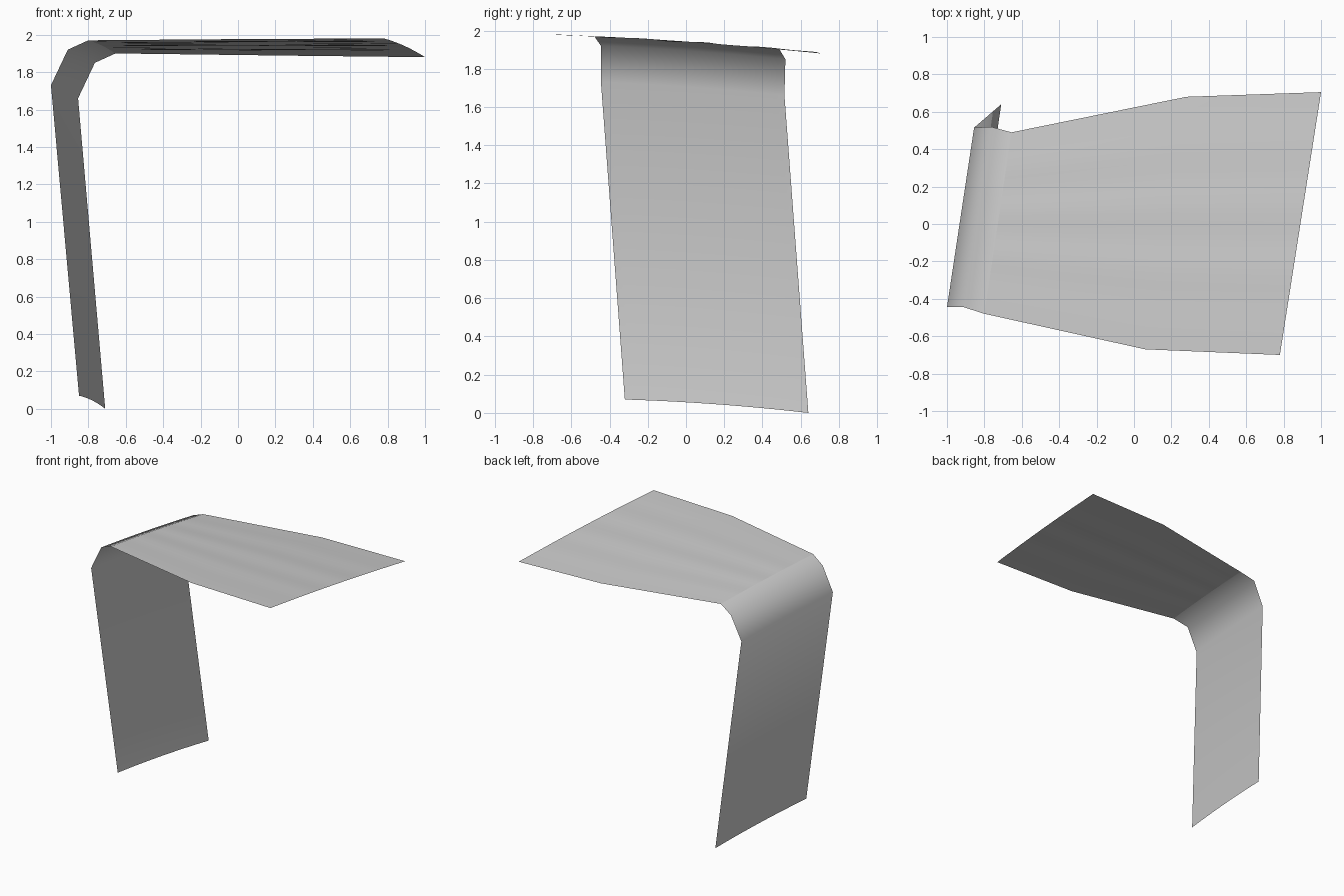
import bpy
import math

if "Cube" in bpy.data.objects:
    bpy.data.objects.remove(bpy.data.objects["Cube"])

COLS = 24


def sheet(name, rows):
    """Loft an open smooth sheet through rows of (front end, back end, crown, ripple)."""
    verts = []
    for a, b, crown, ripple in rows:
        for i in range(COLS + 1):
            t = i / COLS
            x, y, z = (p + (q - p) * t for p, q in zip(a, b))
            z += crown * 4 * t * (1 - t)
            z += ripple * math.sin(8 * math.pi * t) * math.sin(math.pi * t)
            verts.append((x, y, z))
    n = COLS + 1
    faces = [(r * n + i, r * n + i + 1, (r + 1) * n + i + 1, (r + 1) * n + i)
             for r in range(len(rows) - 1) for i in range(COLS)]
    # face outward: away from the inside of the bend
    faces = [f[::-1] for f in faces]
    mesh = bpy.data.meshes.new(name)
    mesh.from_pydata(verts, [], faces)
    mesh.update()
    for p in mesh.polygons:
        p.use_smooth = True
    obj = bpy.data.objects.new(name, mesh)
    bpy.context.collection.objects.link(obj)
    return obj


hinge = ((-0.80, -0.48, 1.97), (-0.655, 0.49, 1.90), 0.007, 0.0)

# hanging panel with its rounded shoulder
sheet("hanging_panel", [
    ((-0.85, -0.32, 0.07), (-0.71, 0.64, 0.0), 0.01, 0),
    ((-1.0, -0.445, 1.73), (-0.855, 0.515, 1.66), 0.007, 0),
    ((-0.91, -0.445, 1.92), (-0.765, 0.52, 1.85), 0.007, 0),
    hinge,
])

# flared, gently rippled top panel
sheet("top_panel", [
    hinge,
    ((0.06, -0.67, 1.977), (0.28, 0.68, 1.888), 0.008, 0.005),
    ((0.78, -0.70, 1.98), (1.0, 0.705, 1.88), 0.01, 0.0),
])
